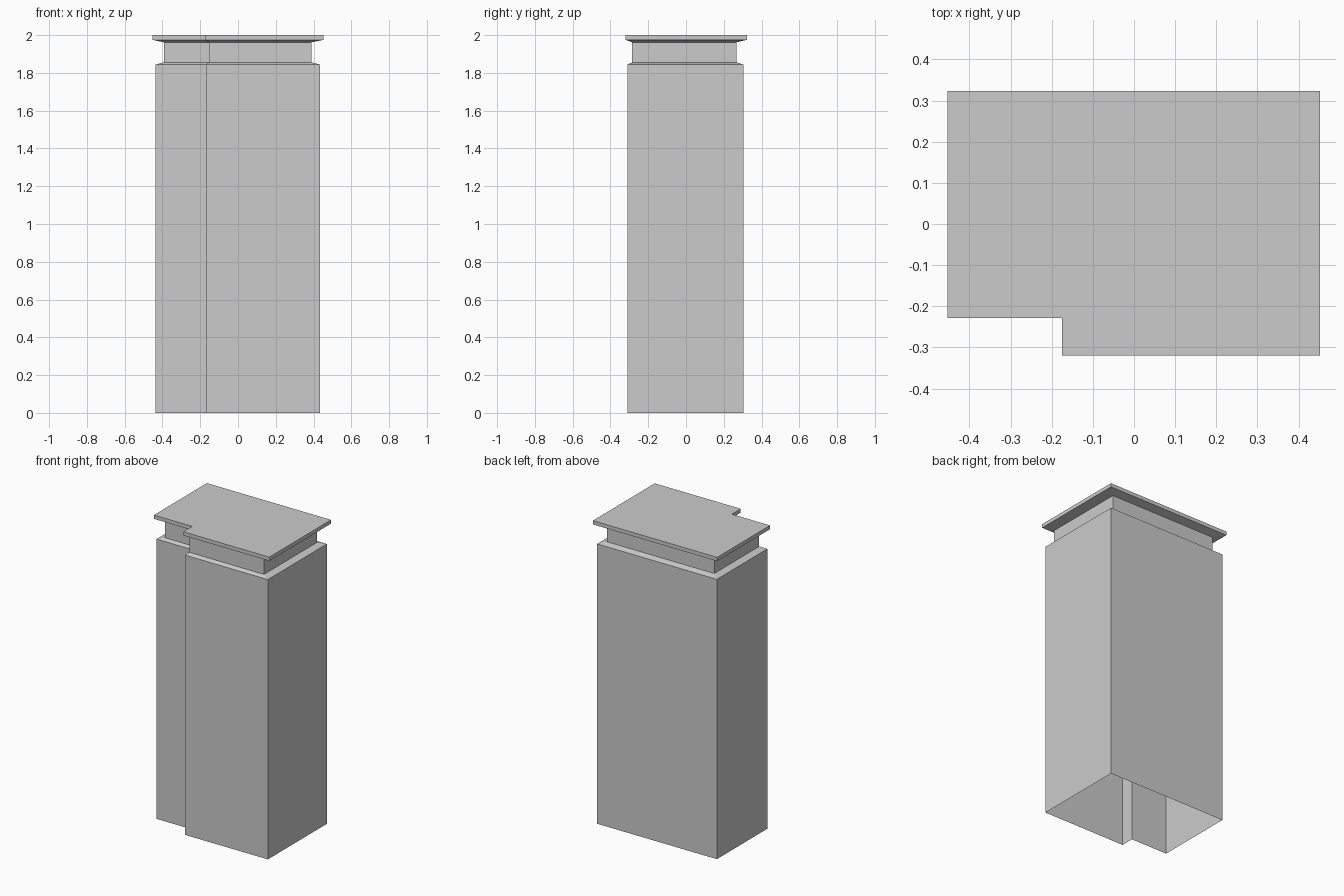
import bpy, bmesh

if "Cube" in bpy.data.objects:
    bpy.data.objects.remove(bpy.data.objects["Cube"])

# Notched rectangular outline: left, right, front, back, notch x, notch y
BODY = (-0.438, 0.435, -0.31, 0.304, -0.17, -0.222)
NECK = (-0.393, 0.389, -0.285, 0.267, -0.154, -0.2)
CAP = (-0.453, 0.452, -0.32, 0.323, -0.175, -0.228)


def ring(bm, outline, z):
    l, r, f, b, nx, ny = outline
    pts = [(nx, f), (r, f), (r, b), (l, b), (l, ny), (nx, ny)]
    return [bm.verts.new((x, y, z)) for x, y in pts]


def loft(name, sections):
    """Open-bottomed shell through stacked outlines, closed on top."""
    bm = bmesh.new()
    rings = [ring(bm, o, z) for o, z in sections]
    for lo, hi in zip(rings, rings[1:]):
        for i in range(len(lo)):
            j = (i + 1) % len(lo)
            bm.faces.new((lo[i], lo[j], hi[j], hi[i]))
    bm.faces.new(rings[-1])
    mesh = bpy.data.meshes.new(name)
    bm.to_mesh(mesh)
    bm.free()
    obj = bpy.data.objects.new(name, mesh)
    bpy.context.collection.objects.link(obj)
    return obj


# Tall shaft, sloped shoulder, recessed neck and overhanging cap slab
loft("notched_pillar", [
    (BODY, 0.0), (BODY, 1.844),
    (NECK, 1.856), (NECK, 1.962),
    (CAP, 1.975), (CAP, 2.0),
])
